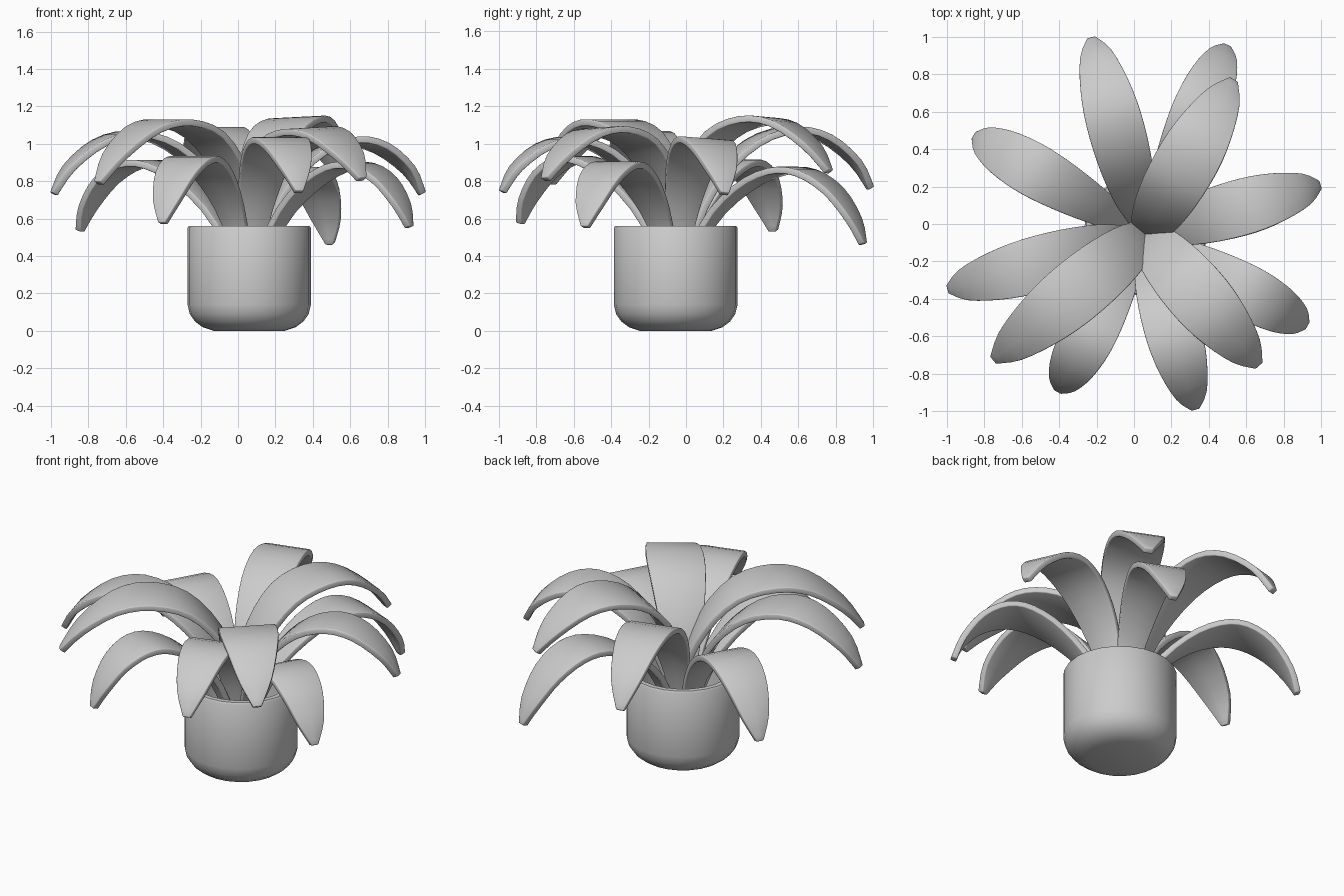
import bpy, bmesh, math
from mathutils import Vector

cube = bpy.data.objects.get("Cube")
if cube:
    bpy.data.objects.remove(cube, do_unlink=True)

grey = bpy.data.materials.new("plain grey")
grey.use_nodes = True
COLOUR = (0.6, 0.6, 0.6, 1)
grey.diffuse_color = COLOUR
grey.node_tree.nodes["Principled BSDF"].inputs["Base Color"].default_value = COLOUR

CENTRE = Vector((0.06, -0.055, 0))


def finish(name, bm):
    mesh = bpy.data.meshes.new(name)
    bm.to_mesh(mesh)
    bm.free()
    mesh.materials.append(grey)
    obj = bpy.data.objects.new(name, mesh)
    bpy.context.collection.objects.link(obj)
    bpy.ops.object.select_all(action="DESELECT")
    obj.select_set(True)
    bpy.context.view_layer.objects.active = obj
    bpy.ops.object.shade_smooth_by_angle(angle=math.radians(40))
    return obj


def spline(points, t):
    """Catmull-Rom position at t in 0..1 along the points."""
    n = len(points) - 1
    i = min(int(t * n), n - 1)
    u = t * n - i
    a, b, c, d = (Vector(points[min(max(k, 0), n)]) for k in range(i - 1, i + 3))
    return 0.5 * (2 * b + (c - a) * u + (2 * a - 5 * b + 4 * c - d) * u ** 2
                  + (3 * b - a - 3 * c + d) * u ** 3)


# Pot: lathed hollow cup with a rounded foot
def build_pot():
    profile = [(0, 0), (0.19, 0), (0.25, 0.02), (0.29, 0.05), (0.318, 0.09), (0.33, 0.14),
               (0.33, 0.55), (0.322, 0.561), (0.292, 0.561), (0.28, 0.55),
               (0.28, 0.16), (0.25, 0.08), (0.18, 0.04), (0, 0.04)]
    bm = bmesh.new()
    verts = [bm.verts.new(CENTRE + Vector((r, 0, z))) for r, z in profile]
    edges = [bm.edges.new(pair) for pair in zip(verts, verts[1:])]
    bmesh.ops.spin(bm, geom=verts + edges, cent=CENTRE, axis=(0, 0, 1),
                   angle=math.tau, steps=24)
    bmesh.ops.remove_doubles(bm, verts=bm.verts, dist=0.0005)
    bmesh.ops.recalc_face_normals(bm, faces=bm.faces)
    finish("pot", bm)


# Leaf arcs: (share of reach, height) from the root to the tip
LOW = [(0, 0.2), (0.15, 0.57), (0.34, 0.78), (0.53, 0.88), (0.69, 0.88),
       (0.84, 0.79), (0.95, 0.64), (1, 0.51)]
MIDDLE = [(0, 0.2), (0.08, 0.57), (0.2, 0.82), (0.38, 1.0), (0.58, 1.07),
          (0.76, 1.03), (0.92, 0.9), (1, 0.76)]
HIGH = [(-0.03, 0.2), (-0.01, 0.57), (0.1, 0.85), (0.28, 1.05), (0.5, 1.12),
        (0.7, 1.09), (0.89, 0.96), (1, 0.82)]
# Leaf outline: share of full width along the arc
OUTLINE = [(0.26, 0), (0.5, 0), (0.78, 0), (0.96, 0), (1, 0), (0.87, 0), (0.57, 0), (0.15, 0)]


def build_leaf(name, arc, width, tip, rise, bulge, roll):
    reach = Vector((*tip, 0)) - CENTRE
    side = Vector((-reach.y, reach.x, 0)).normalized()
    bm = bmesh.new()
    rows = []
    steps = 21
    for i in range(steps + 1):
        t = i / steps
        share, z = spline(arc, t)
        half = width / 2 * spline(OUTLINE, t).x
        lift = rise * share + bulge * 4 * share * (1 - share)
        mid = CENTRE + reach * share + Vector((0, 0, z + lift))
        across = side + Vector((0, 0, roll * share))
        rows.append([bm.verts.new(mid + across * half * s) for s in (-1, 0, 1)])
    for a, b in zip(rows, rows[1:]):
        for k in (0, 1):
            bm.faces.new((a[k], b[k], b[k + 1], a[k + 1]))
    leaf = finish(name, bm)
    solid = leaf.modifiers.new("thickness", "SOLIDIFY")
    solid.thickness = 0.036
    solid.offset = -1
    soft = leaf.modifiers.new("soft edge", "BEVEL")
    soft.width = 0.006
    soft.segments = 2
    soft.limit_method = "ANGLE"
    soft.angle_limit = math.radians(50)


# Each leaf: tip position, rise at the tip, rise mid-arc, sideways roll
TIERS = {
    "low_leaf": (LOW, 0.285, [((0.5, 0.96), -0.04, 0.01, 0), ((0.93, -0.545), 0.05, -0.02, 0),
                              ((-0.41, -0.9), 0.07, 0, 0), ((-0.86, 0.475), 0.03, 0.005, 0)]),
    "middle_leaf": (MIDDLE, 0.3, [((-0.23, 1.0), 0.01, 0.015, 0),
                                  ((1.0, 0.21), -0.02, -0.03, -0.12),
                                  ((0.33, -0.995), -0.01, -0.03, 0),
                                  ((-1.0, -0.35), -0.02, 0.01, 0)]),
    "high_leaf": (HIGH, 0.335, [((0.535, 0.775), 0.04, 0, -0.08),
                                ((0.67, -0.76), 0, -0.035, 0.08),
                                ((-0.755, -0.73), -0.02, 0.02, 0)]),
}

build_pot()
for tier, (arc, width, leaves) in TIERS.items():
    for number, leaf in enumerate(leaves, 1):
        build_leaf(f"{tier}_{number}", arc, width, *leaf)
